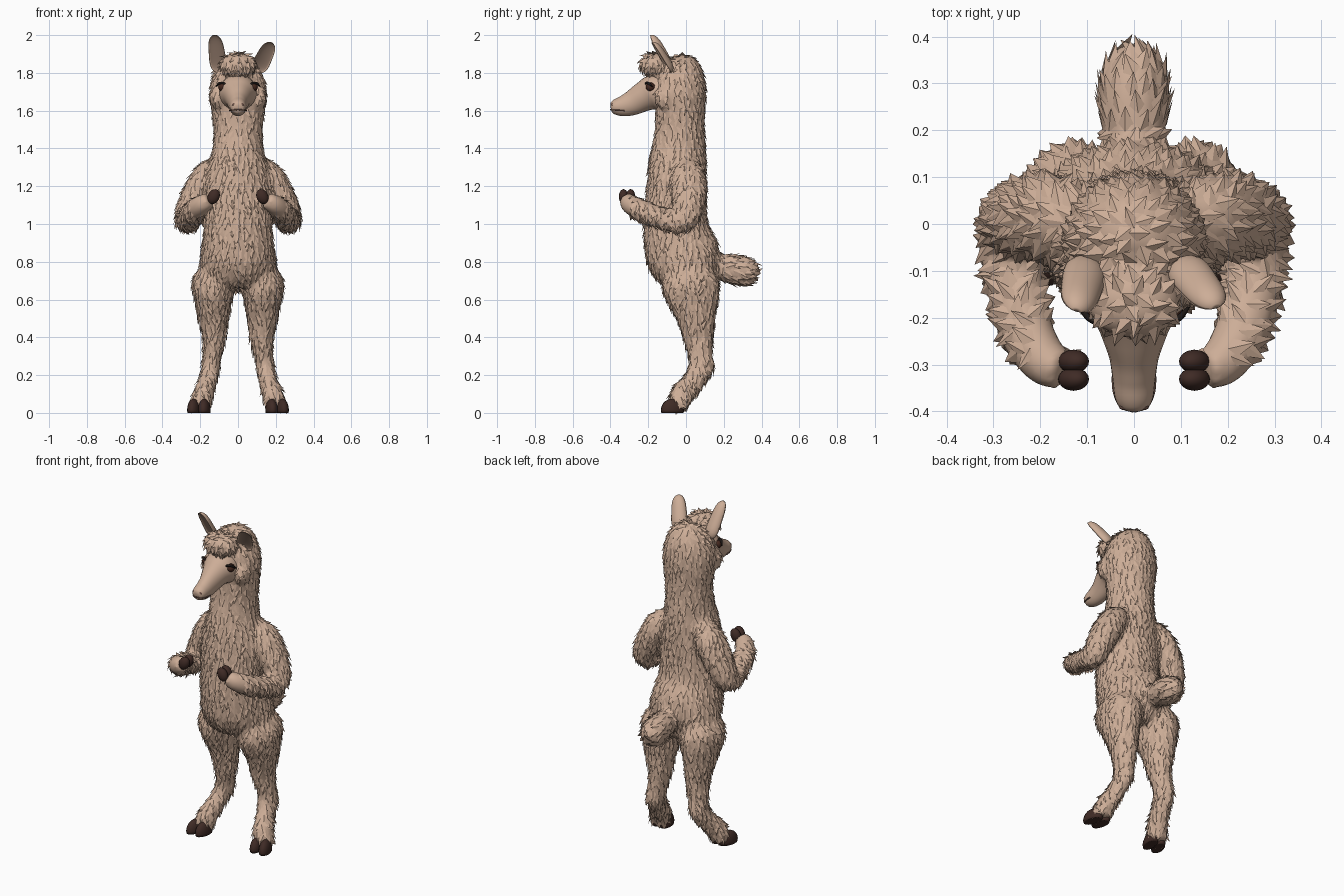
import bpy, bmesh, math, random
from mathutils import Vector, Matrix

random.seed(4)
if "Cube" in bpy.data.objects:
    bpy.data.objects.remove(bpy.data.objects["Cube"])


def material(name, rgb):
    m = bpy.data.materials.new(name)
    m.use_nodes = True
    m.diffuse_color = (*rgb, 1)
    m.node_tree.nodes["Principled BSDF"].inputs["Base Color"].default_value = (*rgb, 1)
    return m


FLEECE = material("tan fleece", (0.61, 0.42, 0.31))
HOOF = material("dark brown hoof", (0.05, 0.024, 0.019))
EAR = material("inner ear brown", (0.39, 0.265, 0.2))
EYE = material("eye brown", (0.06, 0.022, 0.014))
LASH = material("lash black", (0.012, 0.009, 0.008))
NOSE = material("nose brown", (0.16, 0.09, 0.07))
X, Y, Z = Vector((1, 0, 0)), Vector((0, 1, 0)), Vector((0, 0, 1))


def finish(name, bm, *mats, smooth=True):
    bmesh.ops.recalc_face_normals(bm, faces=bm.faces)
    mesh = bpy.data.meshes.new(name)
    bm.to_mesh(mesh)
    bm.free()
    for m in mats:
        mesh.materials.append(m)
    for p in mesh.polygons:
        p.use_smooth = smooth
    ob = bpy.data.objects.new(name, mesh)
    bpy.context.collection.objects.link(ob)
    return ob


def catmull(a, b, c, d, t):
    return 0.5 * (2 * b + (c - a) * t + (2 * a - 5 * b + 4 * c - d) * t * t
                  + (3 * b - a - 3 * c + d) * t ** 3)


def tube(bm, stations, ref, side=1, sides=20, steps=4):
    """Loft elliptical rings through (x, y, z, radius_a, radius_b) stations."""
    pts = [(s[0] * side, *s[1:]) for s in stations]
    ends = [pts[0]] + pts + [pts[-1]]
    path = []
    for i in range(len(pts) - 1):
        for k in range(steps):
            path.append([catmull(*q, k / steps) for q in zip(*ends[i:i + 4])])
    path.append(pts[-1])
    centres = [Vector(p[:3]) for p in path]
    rings = []
    for i, p in enumerate(path):
        t = (centres[min(i + 1, len(path) - 1)] - centres[max(i - 1, 0)]).normalized()
        u = ref.cross(t).normalized()
        v = t.cross(u)
        rings.append([bm.verts.new(centres[i] + u * p[3] * math.cos(a) + v * p[4] * math.sin(a))
                      for a in (2 * math.pi * j / sides for j in range(sides))])
    for r, q in zip(rings, rings[1:]):
        for j in range(sides):
            k = (j + 1) % sides
            bm.faces.new((r[j], r[k], q[k], q[j]))
    bm.faces.new(rings[0])
    bm.faces.new(rings[-1])


def ball(bm, centre, radii, rot=Matrix(), floor=None):
    m = Matrix.Translation(centre) @ rot @ Matrix.Diagonal((*radii, 1))
    made = bmesh.ops.create_uvsphere(bm, u_segments=16, v_segments=10, radius=1, matrix=m)
    if floor is not None:
        for v in made["verts"]:
            v.co.z = max(v.co.z, floor)


TORSO = [(0, -.085, 1.868, .05, .06), (0, -.07, 1.84, .095, .105), (0, -.047, 1.79, .13, .134),
         (0, -.033, 1.7, .15, .138), (0, -.032, 1.6, .14, .13), (0, -.032, 1.5, .128, .13),
         (0, -.038, 1.4, .132, .142), (0, -.045, 1.3, .158, .15), (0, -.05, 1.2, .178, .155),
         (0, -.055, 1.05, .178, .164), (0, -.048, .95, .18, .174), (0, -.02, .85, .193, .194),
         (0, .015, .76, .2, .174), (0, .04, .69, .165, .12), (0, .04, .65, .09, .07)]
ARM = [(.08, 0, 1.32, .05, .05), (.155, .01, 1.26, .088, .075), (.212, .015, 1.17, .092, .076),
       (.255, .01, 1.08, .078, .07), (.267, -.005, 1.03, .066, .066),
       (.265, -.06, 1.015, .06, .064), (.25, -.15, 1.04, .056, .062),
       (.225, -.24, 1.075, .056, .058), (.188, -.295, 1.105, .052, .052), (.15, -.312, 1.128, .042, .042)]
LEG = [(.09, .03, .8, .06, .09), (.125, .025, .69, .113, .148), (.13, .04, .6, .099, .134),
       (.13, .055, .5, .079, .099), (.125, .065, .4, .061, .078), (.137, .077, .3, .048, .062),
       (.145, .08, .24, .047, .066), (.16, .04, .17, .046, .056), (.183, -.018, .1, .053, .06),
       (.198, -.035, .05, .056, .052), (.2, -.035, .015, .052, .047)]
TAIL = [(0, .12, .78, .05, .05), (0, .2, .77, .068, .07), (0, .28, .755, .076, .08),
        (0, .34, .74, .064, .07), (0, .375, .73, .035, .04)]

# Body skin: all furry limbs fused into one smooth surface
bm = bmesh.new()
tube(bm, TORSO, Y)
tube(bm, TAIL, Z)
ball(bm, (0, -.165, 1.842), (.1, .082, .065))
for s in (1, -1):
    tube(bm, ARM, X, s)
    tube(bm, LEG, Y, s)
    ball(bm, (s * .105, -.11, 1.67), (.045, .055, .065))
body = finish("body_skin", bm, FLEECE)
fuse = body.modifiers.new("fuse", "REMESH")
fuse.mode, fuse.voxel_size = "VOXEL", 0.013
soften = body.modifiers.new("soften", "SMOOTH")
soften.factor, soften.iterations = 0.5, 7
deps = bpy.context.evaluated_depsgraph_get()
skin = bpy.data.meshes.new_from_object(body.evaluated_get(deps))
body.modifiers.clear()
body.data = skin
skin.materials.clear()
skin.materials.append(FLEECE)
for p in skin.polygons:
    p.use_smooth = True
    p.material_index = 0


def bare(p):
    face = p.y < -.13 and 1.6 < p.z < 1.785 and abs(p.x) < .1
    hand = p.y < -.29 and 1 < p.z < 1.25
    inner_arm = p.y < -.2 and 1.06 < p.z < 1.25 and .15 < abs(p.x) < .215
    return face or hand or inner_arm or p.z < .03


# Wool: one broad, ridged, pointed lock per patch of the skin
bm = bmesh.new()
taken = {}
points = [(v.co.copy(), v.normal.copy()) for v in skin.vertices]
random.shuffle(points)
for p, n in points:
    cell = tuple(math.floor(c / .026) for c in p)
    near = [taken.get((cell[0] + i, cell[1] + j, cell[2] + k))
            for i in (-1, 0, 1) for j in (-1, 0, 1) for k in (-1, 0, 1)]
    if bare(p) or any(q and (q - p).length < .024 for q in near):
        continue
    taken[cell] = p
    jitter = Vector([random.uniform(-.4, .4) for _ in range(3)])
    on_tail = p.y > .2 and .6 < p.z < .9
    on_crown = p.z > 1.79 and p.y < 0
    flow = (Vector((0, 1, -.2)) if on_tail else -Z) + jitter
    flow = (flow - n * flow.dot(n)).normalized()
    across = n.cross(flow)
    length = random.uniform(.032, .046) * (.8 if p.z > 1.4 else 1)
    width = random.uniform(.014, .02)
    lift = random.uniform(.4, .75) if on_crown else random.uniform(.16, .4)
    tip = bm.verts.new(p + (flow + n * lift).normalized() * length)
    left = bm.verts.new(p + across * width - n * .002)
    right = bm.verts.new(p - across * width - n * .002)
    ridge = bm.verts.new(p - flow * .018 + n * .001)
    bm.faces.new((left, ridge, tip))
    bm.faces.new((ridge, right, tip))
    bm.faces.new((right, left, tip))
finish("wool_locks", bm, FLEECE, smooth=False)

# Smooth face and muzzle
bm = bmesh.new()
tube(bm, [(0, -.08, 1.7, .09, .1), (0, -.17, 1.695, .099, .096), (0, -.22, 1.676, .076, .08),
          (0, -.28, 1.643, .054, .067), (0, -.33, 1.625, .046, .056), (0, -.37, 1.62, .041, .043),
          (0, -.392, 1.618, .03, .03), (0, -.399, 1.617, .012, .012)], Z, sides=24)
finish("face", bm, FLEECE)

# Mouth line and nostrils
bm = bmesh.new()
for s in (1, -1):
    tube(bm, [(.044, -.325, 1.6, .004, .004), (.041, -.36, 1.602, .004, .004),
              (.027, -.388, 1.604, .004, .004), (0, -.399, 1.606, .004, .004)], Z, s, 6)
    ball(bm, (s * .021, -.39, 1.634), (.012, .007, .007), Matrix.Rotation(s * .5, 4, "Y"))
finish("mouth_and_nostrils", bm, NOSE)

for s, label in ((1, "left"), (-1, "right")):
    # Eye with a dark upper lid
    bm = bmesh.new()
    ball(bm, (s * .08, -.187, 1.725), (.025, .026, .024))
    finish(label + "_eye", bm, EYE)
    bm = bmesh.new()
    tube(bm, [(.055, -.21, 1.728, .003, .003), (.074, -.212, 1.745, .006, .006),
              (.098, -.199, 1.745, .007, .007), (.116, -.178, 1.728, .003, .003)], Z, s, 6)
    finish(label + "_eyelid", bm, LASH)

    # Cupped, blunt ear, one upright and one tilted outward
    base = Vector((s * .1, -.085, 1.8))
    tip = Vector((.176, -.18, 1.96)) if s > 0 else Vector((-.124, -.187, 2.0))
    up = (tip - base).normalized()
    wide = Y.cross(up).normalized()
    back = up.cross(wide)
    frame = Matrix((wide, back, up)).transposed().to_4x4()
    frame = Matrix.Translation((base + tip) / 2) @ frame @ Matrix.Rotation(s * .35, 4, "Z")
    half = (tip - base).length / 2
    bm = bmesh.new()
    bmesh.ops.create_uvsphere(bm, u_segments=24, v_segments=14, radius=1)
    for f in bm.faces:
        c = f.calc_center_median()
        f.material_index = int(c.y < -.45 * (1 - c.z * c.z) ** .5)
    for v in bm.verts:
        depth = v.co.y if v.co.y > 0 else -v.co.y * .4
        blunt = (1 + v.co.z ** 2) ** .5 * (1 - .15 * v.co.z)
        v.co = frame @ Vector((v.co.x * .045 * blunt, depth * .036 * blunt, v.co.z * half))
    finish(label + "_ear", bm, FLEECE, EAR)

    # Cloven foot hooves and hand hooves
    bm = bmesh.new()
    for k in (-1, 1):
        yaw = Matrix.Rotation(s * .2 + k * .06, 4, "Z")
        ball(bm, (s * .206 + k * .028, -.072, .015), (.033, .062, .06), yaw, 0)
    finish(label + "_foot_hoof", bm, HOOF)
    bm = bmesh.new()
    for k in (-1, 1):
        lean = Matrix.Rotation(-s * .45, 4, "Y")
        ball(bm, (s * .129, -.312 + k * .019, 1.145), (.031, .025, .041), lean)
    finish(label + "_hand_hoof", bm, HOOF)
